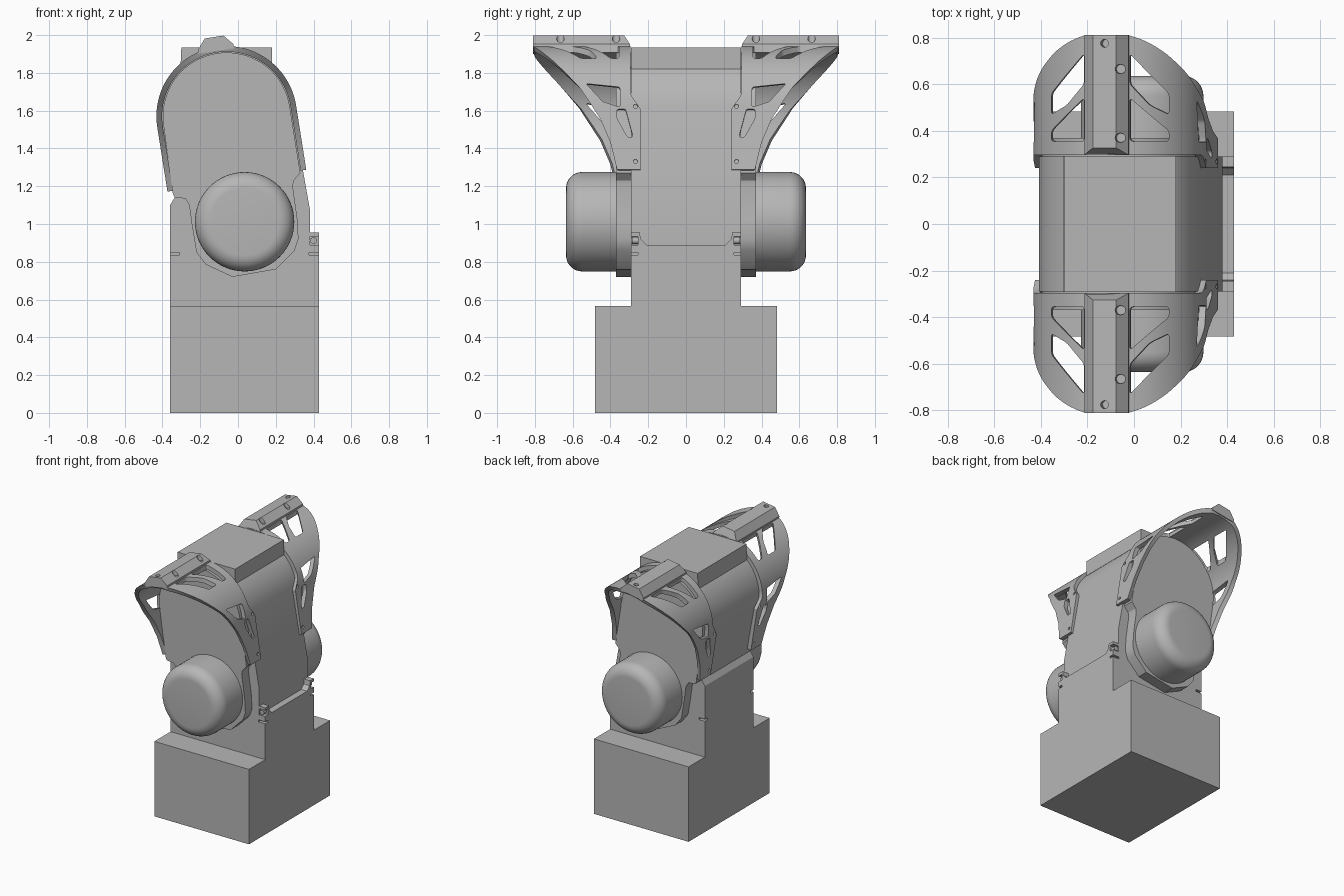
import bpy, bmesh
from math import sin, cos, pi, radians
from mathutils import Vector, Matrix

cube = bpy.data.objects.get("Cube")
if cube:
    bpy.data.objects.remove(cube, do_unlink=True)

grey = bpy.data.materials.new("plain_grey")
grey.use_nodes = True
GREY = (0.47, 0.47, 0.47, 1)
grey.diffuse_color = GREY
grey.node_tree.nodes["Principled BSDF"].inputs["Base Color"].default_value = GREY

TILT = radians(9)
HEAD = Vector((-0.06, 0, 1.57))      # centre of the rounded head
RADIUS = 0.372                       # outer radius of the guards


def head(u, y, v):
    """Point in the tilted head frame to world space."""
    return HEAD + Vector((u * cos(TILT) - v * sin(TILT), y, u * sin(TILT) + v * cos(TILT)))


def add_prism(bm, pts, place, lo, hi, rounding=0):
    """Extrude a 2D outline from lo to hi, optionally rounding its corners."""
    rings = [[bm.verts.new(place(a, b, h)) for a, b in pts] for h in (lo, hi)]
    n = len(pts)
    bm.faces.new(rings[0])
    bm.faces.new(rings[1])
    for i in range(n):
        j = (i + 1) % n
        bm.faces.new((rings[0][i], rings[0][j], rings[1][j], rings[1][i]))
    if rounding:
        edges = [bm.edges.get((p, q)) for p, q in zip(*rings)]
        bmesh.ops.bevel(bm, geom=edges, offset=rounding, segments=3, profile=0.5, affect='EDGES')


def finish(name, bm):
    bmesh.ops.recalc_face_normals(bm, faces=bm.faces)
    mesh = bpy.data.meshes.new(name)
    bm.to_mesh(mesh)
    bm.free()
    mesh.materials.append(grey)
    obj = bpy.data.objects.new(name, mesh)
    bpy.context.collection.objects.link(obj)
    smooth(obj)
    return obj


def smooth(obj):
    obj.data.shade_smooth()
    obj.data.set_sharp_from_angle(angle=radians(30))


def prism(name, pts, place, lo, hi):
    bm = bmesh.new()
    add_prism(bm, pts, place, lo, hi)
    return finish(name, bm)


def cut(obj, cutter):
    """Subtract the cutter and throw it away."""
    mod = obj.modifiers.new("cut", 'BOOLEAN')
    mod.operation, mod.solver, mod.object = 'DIFFERENCE', 'EXACT', cutter
    deps = bpy.context.evaluated_depsgraph_get()
    mesh = bpy.data.meshes.new_from_object(obj.evaluated_get(deps))
    obj.modifiers.clear()
    obj.data = mesh
    smooth(obj)


def along_y(x, z, y):
    return Vector((x, y, z))


def along_x(y, z, x):
    return Vector((x, y, z))


def rect(a0, a1, b0, b1):
    return [(a0, b0), (a1, b0), (a1, b1), (a0, b1)]


def head_arc(r, start=0, end=180, steps=40):
    """Rounded top of the head as x, z points, from +x over to -x."""
    out = []
    for i in range(steps + 1):
        a = radians(start + (end - start) * i / steps)
        p = head(r * cos(a), 0, r * sin(a))
        out.append((p.x, p.z))
    return out


def interp(table, v):
    for (v0, y0), (v1, y1) in zip(table, table[1:]):
        if v <= v1:
            return y0 + (y1 - y0) * max(0, v - v0) / (v1 - v0)
    return table[-1][1]


# Base: wide foot and narrower column with a cradle at the top
prism("base_foot", rect(-0.36, 0.43, 0, 0.565), along_y, -0.483, 0.483)
cradle = [(-0.29, 0.56), (0.29, 0.56), (0.29, 0.955), (0.245, 0.955), (0.24, 0.92), (0.21, 0.89),
          (-0.21, 0.89), (-0.24, 0.92), (-0.245, 0.955), (-0.29, 0.955)]
column = prism("base_column", cradle, along_x, -0.36, 0.43)
bm = bmesh.new()
for x0, x1 in ((0.375, 0.45), (-0.38, -0.31)):
    for s in (-1, 1):
        for z0, z1 in ((0.835, 0.85), (0.89, 0.935)):
            add_prism(bm, rect(x0, x1, z0, z1), along_y, s * 0.255, s * 0.31)
slots = finish("slot_cutter", bm)
cut(column, slots)
bpy.data.objects.remove(slots, do_unlink=True)

# Hinge pins in the cradle horns
for x, side in ((0.40, "left"), (-0.335, "right")):
    for s, end in ((-1, "front"), (1, "back")):
        circle = [(x + 0.018 * cos(k * pi / 8), 0.912 + 0.018 * sin(k * pi / 8)) for k in range(16)]
        prism(f"{end}_{side}_pin", circle, along_y, s * 0.25, s * 0.287)

# Body: rounded core with flared lower flanks, and a flat block on top
core = head_arc(0.348) + [(-0.335, 1.14), (-0.36, 1.10), (-0.36, 0.85), (0.38, 0.85), (0.38, 1.08)]
prism("body_core", core, along_y, -0.29, 0.29)
prism("top_block", [(-0.31, 1.7), (0.18, 1.7), (0.18, 1.935), (-0.30, 1.935)],
      along_y, -0.291, 0.291)

# Side plates and motor covers
plate = head_arc(0.338) + [(-0.345, 1.16), (-0.335, 1.14), (-0.28, 1.135), (-0.258, 1.10),
                           (-0.245, 1.0), (-0.22, 0.85), (-0.17, 0.785), (-0.03, 0.72),
                           (0.2, 0.76), (0.3, 0.86), (0.32, 0.92), (0.315, 1.02),
                           (0.29, 1.2), (0.295, 1.23), (0.33, 1.27)]
for s, end in ((-1, "front"), (1, "back")):
    prism(f"{end}_side_plate", plate, along_y, s * 0.28, s * 0.37)
    bm = bmesh.new()
    place = Matrix.Translation((0.035, s * 0.4925, 1.012)) @ Matrix.Rotation(-s * pi / 2, 4, 'X')
    bmesh.ops.create_cone(bm, cap_ends=True, segments=64, radius1=0.263, radius2=0.263, depth=0.285)
    rim = [e for e in bm.edges if all(v.co.z > 0 for v in e.verts)]
    bmesh.ops.bevel(bm, geom=rim, offset=0.085, segments=8, profile=0.5, affect='EDGES')
    bm.transform(place)
    finish(f"{end}_motor_cover", bm)

# Flared guards: depth of outer and inner edges by height in the head frame
OUTER = [(-0.345, 0.365), (-0.2, 0.40), (-0.07, 0.455), (0.1, 0.565), (0.25, 0.70), (0.36, 0.81)]
INNER = [(-0.345, 0.24), (-0.02, 0.24), (0.06, 0.295), (0.4, 0.295)]
stations = [(1, v) for v in (-0.345, -0.27, -0.2, -0.13, -0.07, -0.02)]
stations += [(cos(i * pi / 48), RADIUS * sin(i * pi / 48)) for i in range(49)]
stations += [(-1, v) for v in (-0.02, -0.07, -0.13, -0.2, -0.27, -0.345)]

# Windows by top outline (across, depth) and side outline (depth, height)
TOP_WINDOWS = ([(0.10, 0.355), (0.255, 0.355), (0.255, 0.40), (0.10, 0.54)],
               [(0.10, 0.60), (0.18, 0.51), (0.255, 0.47), (0.255, 0.56), (0.10, 0.73)])
SIDE_WINDOWS = ([(0.35, -0.01), (0.35, 0.10), (0.53, 0.12), (0.44, 0.02)],
                [(0.28, -0.17), (0.31, -0.17), (0.365, -0.07), (0.365, -0.02), (0.32, -0.02)])


def dot(a, b, r):
    return [(a + r * cos(k * pi / 8), b + r * sin(k * pi / 8)) for k in range(16)]


for s, end in ((-1, "front"), (1, "back")):
    def down(u, y, v):
        return head(u, s * y, v)

    def across(y, v, u):
        return head(u, s * y, v)

    # Curved shell, ruled from inner edge to outer edge
    bm = bmesh.new()
    loops = []
    for c, v in stations:
        k = (RADIUS - 0.03) / RADIUS
        y0, y1 = interp(INNER, v), interp(OUTER, v)
        u, kv = c * RADIUS, v * k if v > 0 else v
        loops.append([bm.verts.new(down(*p)) for p in
                      ((u, y0, v), (u, y1, v), (u * k, y1 - 0.01, kv), (u * k, y0, kv))])
    for p, q in zip(loops, loops[1:]):
        for i in range(4):
            j = (i + 1) % 4
            bm.faces.new((p[i], p[j], q[j], q[i]))
    bm.faces.new(loops[0])
    bm.faces.new(loops[-1])
    shell = finish(f"{end}_guard_shell", bm)

    bm = bmesh.new()
    for pts in TOP_WINDOWS:
        for m in (-1, 1):
            add_prism(bm, [(m * u, y) for u, y in pts], down, 0.18, 0.5, 0.012)
    for pts in SIDE_WINDOWS:
        for m in (-1, 1):
            add_prism(bm, pts, across, m * 0.25, m * 0.5, 0.01)
    for v in (-0.30, -0.005):
        for m in (-1, 1):
            add_prism(bm, dot(0.268, v, 0.011), across, m * 0.36, m * 0.5)
    windows = finish("window_cutter", bm)
    cut(shell, windows)
    bpy.data.objects.remove(windows, do_unlink=True)

    # Raised spine along the crown, with screw holes
    bm = bmesh.new()
    spine = [(-0.095, 0.35), (0.095, 0.35), (0.095, 0.372), (0.05, 0.425),
             (-0.05, 0.425), (-0.095, 0.372)]
    add_prism(bm, spine, lambda u, v, y: down(u, y, v), 0.297, 0.81)
    for vert in bm.verts:
        if abs(vert.co.y) < 0.4 and vert.co.z > 1.97:
            vert.co.y += s * 0.03
    ridge = finish(f"{end}_guard_spine", bm)
    bm = bmesh.new()
    add_prism(bm, dot(0, 0.775, 0.017), down, 0.3, 0.5)
    for y in (0.37, 0.665):
        add_prism(bm, dot(0.066, y, 0.02), down, 0.385, 0.5)
    holes = finish("screw_cutter", bm)
    cut(ridge, holes)
    bpy.data.objects.remove(holes, do_unlink=True)
